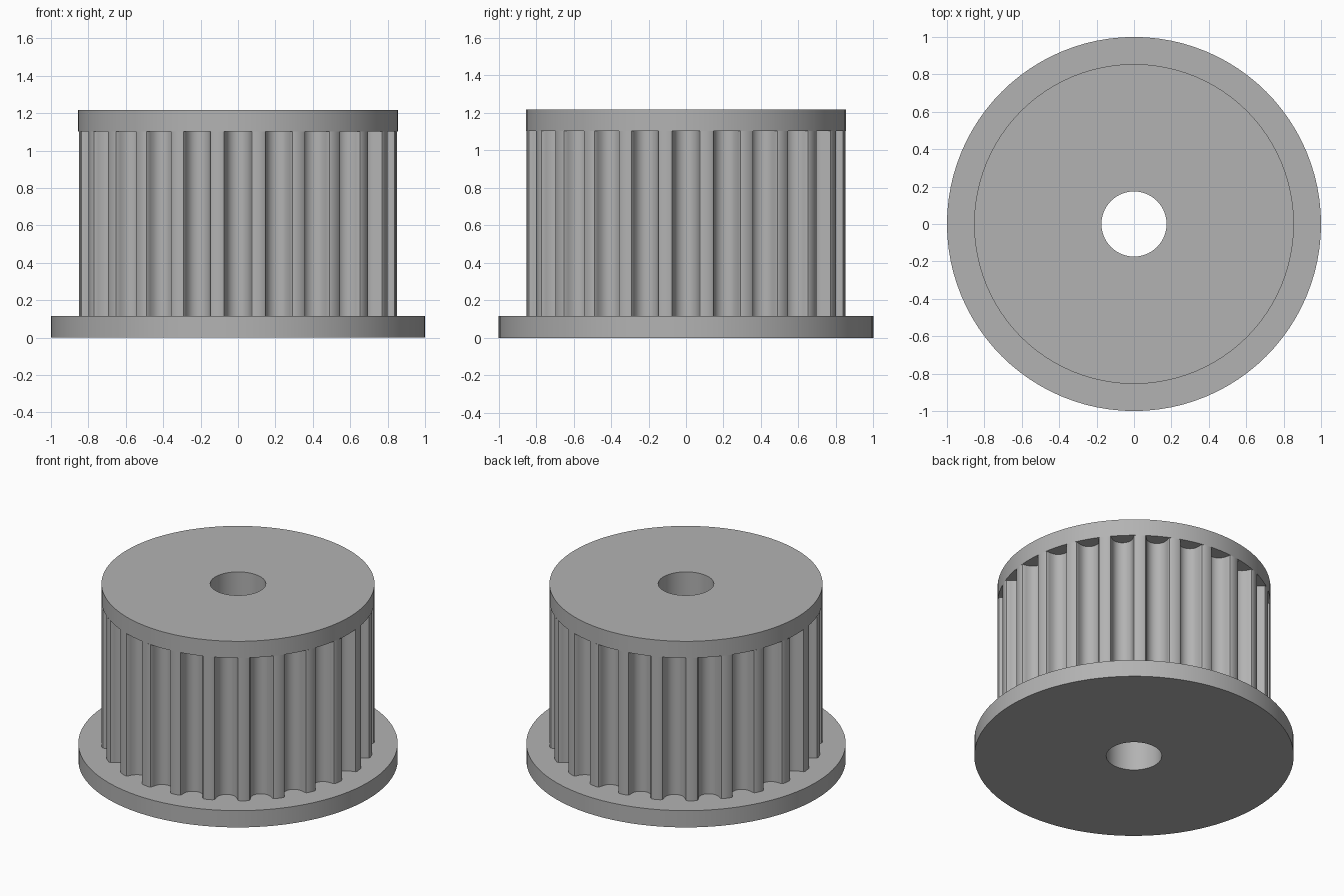
import bpy, bmesh
from math import sin, cos, pi, sqrt, atan2, hypot

if "Cube" in bpy.data.objects:
    bpy.data.objects.remove(bpy.data.objects["Cube"])

TEETH = 24
RIM, FLANGE, BORE = 0.855, 1.0, 0.174
Z_FLANGE, Z_CAP, Z_TOP = 0.116, 1.103, 1.218

grey = bpy.data.materials.new("plain grey")
grey.use_nodes = True
colour = (0.45, 0.45, 0.45, 1)
grey.diffuse_color = colour
grey.node_tree.nodes["Principled BSDF"].inputs["Base Color"].default_value = colour


def circle(radius, sides=96):
    return [(radius * cos(2 * pi * i / sides), radius * sin(2 * pi * i / sides))
            for i in range(sides)]


def ring(name, outline, z0, z1, capped=True):
    """Extrude an outline around the bore, with or without end faces."""
    bm = bmesh.new()
    inner = [(x * BORE / hypot(x, y), y * BORE / hypot(x, y)) for x, y in outline]
    loops = [[bm.verts.new((x, y, z)) for x, y in pts]
             for pts, z in ((outline, z0), (outline, z1), (inner, z1), (inner, z0))]
    for k in range(4):
        if k % 2 and not capped:
            continue
        a, b = loops[k], loops[(k + 1) % 4]
        for i in range(len(a)):
            j = (i + 1) % len(a)
            bm.faces.new((a[i], a[j], b[j], b[i]))
    mesh = bpy.data.meshes.new(name)
    bm.to_mesh(mesh)
    bm.free()
    mesh.materials.append(grey)
    obj = bpy.data.objects.new(name, mesh)
    bpy.context.collection.objects.link(obj)
    bpy.ops.object.select_all(action="DESELECT")
    obj.select_set(True)
    bpy.context.view_layer.objects.active = obj
    bpy.ops.object.shade_smooth_by_angle()


# Half of one rounded belt groove: (sideways, depth)
half = [(0.0865, 0), (0.075, 0.0043), (0.0692, 0.0151), (0.067, 0.0276),
        (0.0633, 0.0397), (0.0584, 0.0513), (0.0523, 0.0625),
        (0.0415, 0.0737), (0.0287, 0.0818), (0.0147, 0.0868)]
groove = [(-x, d) for x, d in half] + [(0, 0.0884)] + half[::-1]
base = sqrt(RIM ** 2 - half[0][0] ** 2)

# Toothed outline: grooves repeated around the axis, one facing the front
toothed = []
for k in range(TEETH):
    mid = -pi / 2 + 2 * pi * k / TEETH
    for x, d in groove:
        r, a = hypot(x, base - d), mid + atan2(x, base - d)
        toothed.append((r * cos(a), r * sin(a)))
    land = mid + pi / TEETH
    toothed.append((RIM * cos(land), RIM * sin(land)))

ring("bottom_flange", circle(FLANGE), 0, Z_FLANGE)
ring("toothed_drum", toothed, Z_FLANGE, Z_CAP, capped=False)
ring("top_cap", circle(RIM), Z_CAP, Z_TOP)
